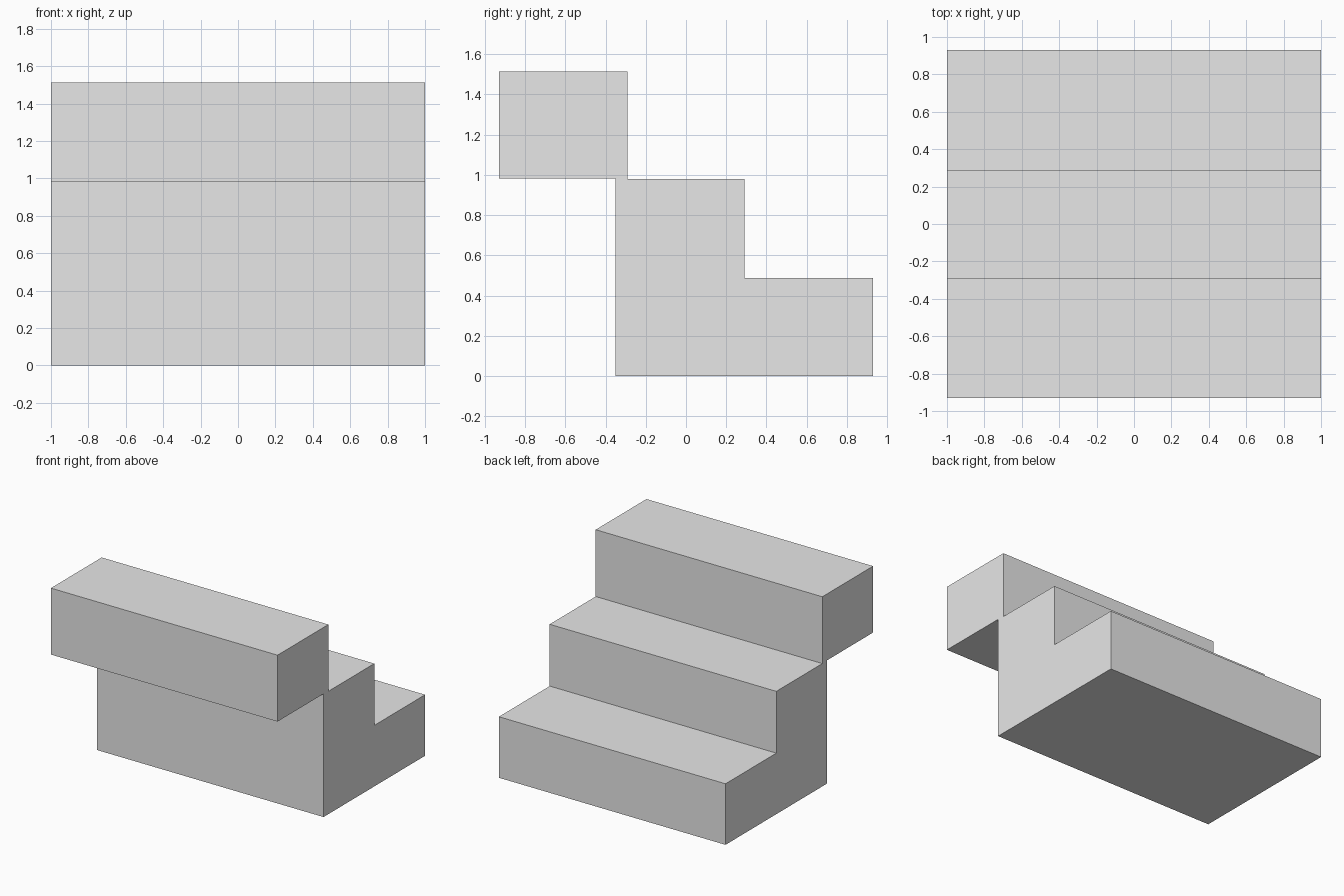
import bpy
import bmesh

cube = bpy.data.objects.get("Cube")
if cube:
    bpy.data.objects.remove(cube, do_unlink=True)

# Plain grey finish
grey = bpy.data.materials.new("light_grey")
grey.use_nodes = True
colour = (0.8, 0.8, 0.8, 1)
grey.diffuse_color = colour
grey.node_tree.nodes["Principled BSDF"].inputs["Base Color"].default_value = colour

# Side outline of the steps in (y, z), with the top step overhanging the front
HALF_WIDTH = 1.0
profile = [
    (-0.35, 0), (0.93, 0), (0.93, 0.487), (0.29, 0.487),
    (0.29, 0.98), (-0.29, 0.98), (-0.29, 1.513), (-0.93, 1.513),
    (-0.93, 0.983), (-0.35, 0.983),
]

# Extrude the outline across the full width
bm = bmesh.new()
side = bm.faces.new([bm.verts.new((-HALF_WIDTH, y, z)) for y, z in profile])
extrusion = bmesh.ops.extrude_face_region(bm, geom=[side], use_keep_orig=True)
moved = [v for v in extrusion["geom"] if isinstance(v, bmesh.types.BMVert)]
bmesh.ops.translate(bm, verts=moved, vec=(2 * HALF_WIDTH, 0, 0))
bmesh.ops.recalc_face_normals(bm, faces=bm.faces[:])

mesh = bpy.data.meshes.new("stair_block")
bm.to_mesh(mesh)
bm.free()
mesh.materials.append(grey)
stairs = bpy.data.objects.new("stair_block", mesh)
bpy.context.collection.objects.link(stairs)
